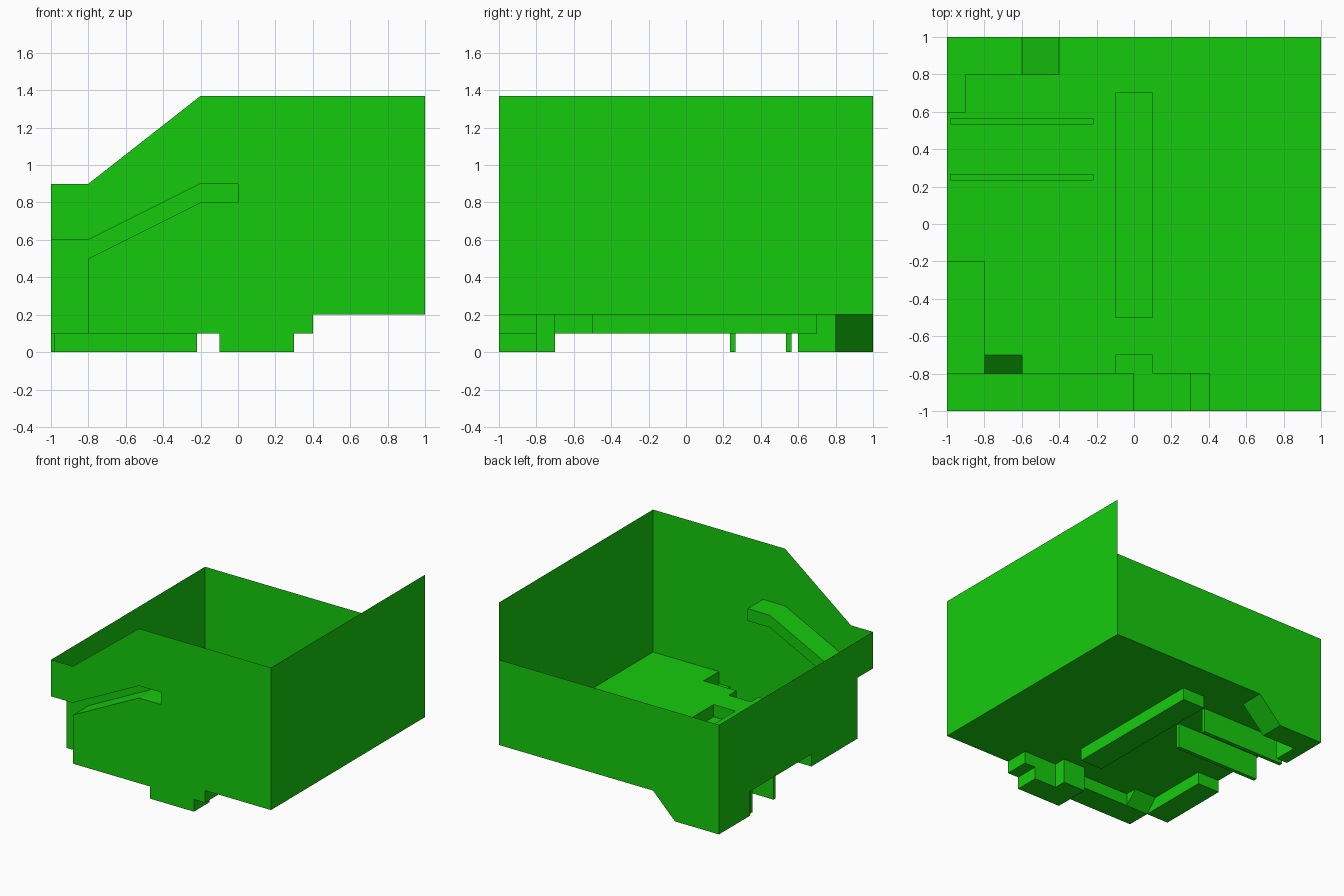
import bpy, bmesh, math
from mathutils import Vector

if "Cube" in bpy.data.objects:
    bpy.data.objects.remove(bpy.data.objects["Cube"])

green = bpy.data.materials.new("green")
green.diffuse_color = (0.008, 0.597, 0.004, 1)
green.use_nodes = True
green.node_tree.nodes["Principled BSDF"].inputs["Base Color"].default_value = green.diffuse_color


def face(bm, pts, out):
    """One flat panel, turned so that its normal looks along 'out'."""
    f = bm.faces.new([bm.verts.new(p) for p in pts])
    f.normal_update()
    if f.normal.dot(Vector(out)) < 0:
        f.normal_flip()


def finish(name, bm):
    bmesh.ops.remove_doubles(bm, verts=bm.verts, dist=1e-4)
    bmesh.ops.dissolve_limit(bm, angle_limit=math.radians(1), verts=bm.verts, edges=bm.edges)
    bmesh.ops.triangulate(bm, faces=[f for f in bm.faces if len(f.verts) > 4])
    me = bpy.data.meshes.new(name)
    bm.to_mesh(me)
    bm.free()
    me.materials.append(green)
    bpy.context.collection.objects.link(bpy.data.objects.new(name, me))


def panel(name, pts, out):
    bm = bmesh.new()
    face(bm, pts, out)
    finish(name, bm)


# Outline of the stepped channel pressed into the front (x, z)
slot = [(-1, .6), (-.8, .6), (-.2, .9), (0, .9), (0, .8), (-.2, .8), (-.8, .5), (-.8, .1)]

# Thin side walls
front = slot + [(-.1, .1), (-.1, 0), (.3, 0), (.3, .1), (.4, .1), (.4, .2), (1, .2),
                (1, 1.37), (-.2, 1.37), (-.8, .9), (-1, .9)]
panel("front_wall", [(x, -1, z) for x, z in front], (0, -1, 0))
back = [(1, .2), (-.4, .2), (-.6, 0), (-1, 0), (-1, .9), (1, .9)]
panel("back_wall", [(x, 1, z) for x, z in back], (0, 1, 0))
left = [(-1, .9), (1, .9), (1, 0), (.6, 0), (.6, .2), (-.2, .2), (-.2, .1),
        (-.8, .1), (-.8, .6), (-1, .6)]
panel("left_wall", [(-1, y, z) for y, z in left], (-1, 0, 0))
right = [(-1, .2), (1, .2), (1, 1.37), (-1, 1.37)]
panel("right_wall", [(1, y, z) for y, z in right], (1, 0, 0))

# Front channel: inner face and its rim
bm = bmesh.new()
face(bm, [(x, -.8, z) for x, z in slot + [(-1, .1)]], (0, -1, 0))
for (x0, z0), (x1, z1) in zip(slot, slot[1:]):
    face(bm, [(x0, -1, z0), (x1, -1, z1), (x1, -.8, z1), (x0, -.8, z0)],
         (z1 - z0, 0, x0 - x1))
finish("front_channel", bm)

# Floor pockets: x0, x1, y0, y1, height
pockets = [
    (-.8, -.1, -1, -.8, .1), (-.1, .3, -1, -.8, 0), (.3, .4, -1, -.8, .1),   # front sill
    (-.1, .1, -.8, -.7, 0), (-1, -.8, -.8, -.2, .1), (-.1, .1, -.5, .7, .1),  # tab, side, middle
    (-.98, -.22, .235, .265, 0), (-.98, -.22, .535, .565, 0),                # two fins
    (-1, -.6, .8, 1, 0), (-1, -.9, .6, .8, 0),                               # back foot
]
xs = sorted({-1, 1, -.6, -.4} | {v for p in pockets for v in p[:2]})
ys = sorted({-1, 1} | {v for p in pockets for v in p[2:4]})


def cell_height(i, j):
    """Height function of a floor cell, or None where there is no floor."""
    if not (0 <= i < len(xs) - 1 and 0 <= j < len(ys) - 1):
        return None
    cx, cy = (xs[i] + xs[i + 1]) / 2, (ys[j] + ys[j + 1]) / 2
    if cx < -.8 and cy < -.8:
        return None
    if -.6 < cx < -.4 and cy > .8:
        return lambda x, y: x + .6          # ramp beside the back foot
    if -.8 < cx < -.6 and -.8 < cy < -.7:
        return lambda x, y: y + .9          # ramp behind the front sill
    for x0, x1, y0, y1, h in pockets:
        if x0 < cx < x1 and y0 < cy < y1:
            return lambda x, y: h
    return lambda x, y: .2


def step(bm, f, g, a, b, axis):
    """Upright side between two neighbouring cells of different height."""
    if f is None or g is None:
        return
    lo = [(*p, f(*p)) for p in (a, b)]
    hi = [(*p, g(*p)) for p in (b, a)]
    d = hi[0][2] + hi[1][2] - lo[0][2] - lo[1][2]
    if abs(d) < 1e-5:
        return
    pts = []
    for p in lo + hi:
        if all((Vector(p) - Vector(q)).length > 1e-5 for q in pts):
            pts.append(p)
    face(bm, pts, Vector(axis) * d)


# Floor sheet with its pockets
bm = bmesh.new()
for i in range(len(xs) - 1):
    for j in range(len(ys) - 1):
        f = cell_height(i, j)
        if f is None:
            continue
        x0, x1, y0, y1 = xs[i], xs[i + 1], ys[j], ys[j + 1]
        face(bm, [(x, y, f(x, y)) for x, y in ((x0, y0), (x1, y0), (x1, y1), (x0, y1))],
             (0, 0, -1))
        step(bm, f, cell_height(i + 1, j), (x1, y0), (x1, y1), (1, 0, 0))
        step(bm, f, cell_height(i, j + 1), (x0, y1), (x1, y1), (0, 1, 0))
finish("floor", bm)
